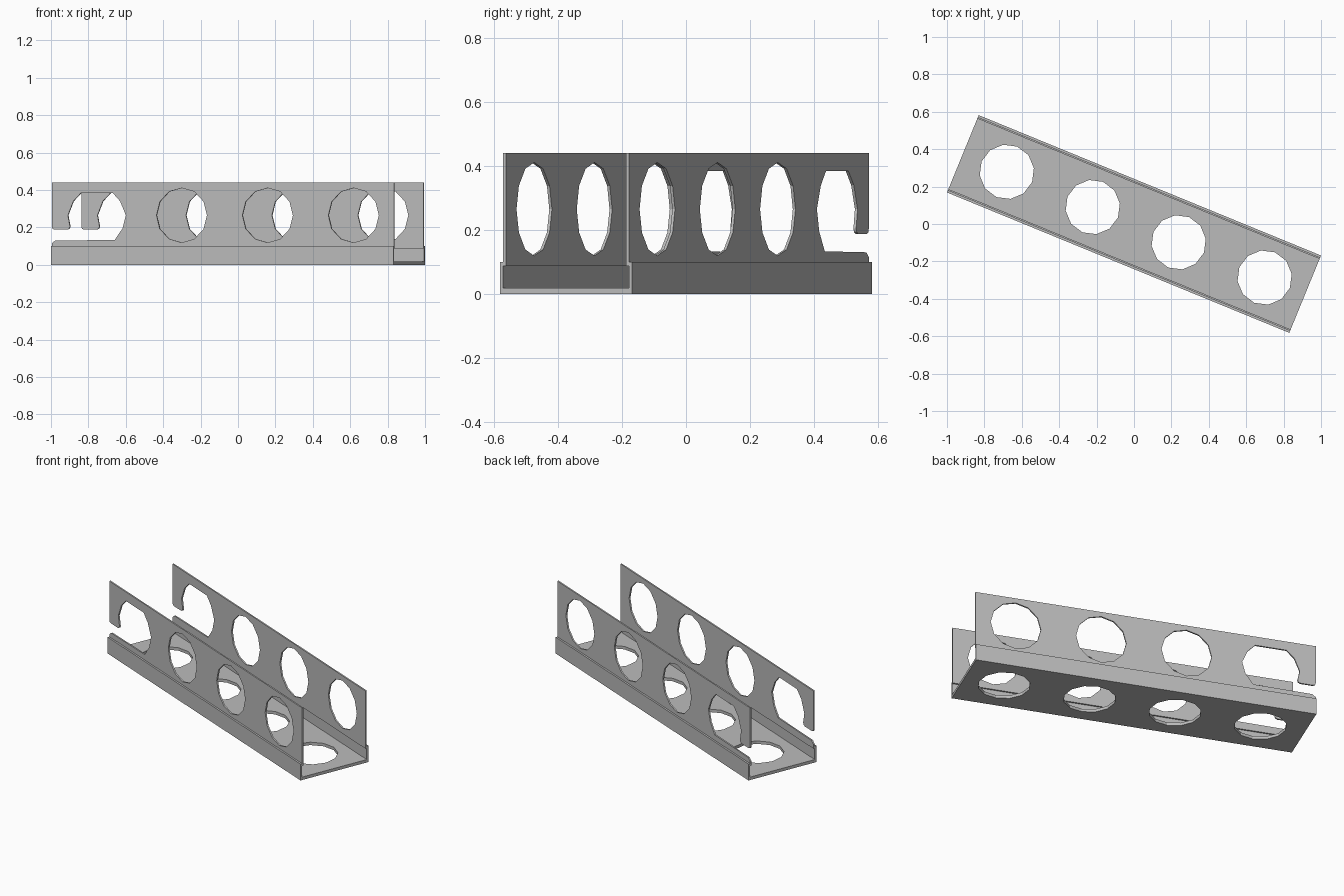
import bpy
from math import sin, cos, pi, radians
from mathutils import Matrix

cube = bpy.data.objects.get("Cube")
if cube:
    bpy.data.objects.remove(cube)

L, W, H = 1.978, 0.447, 0.44      # channel length, width, height
T_RAIL, T_WALL, T_BASE = 0.011, 0.009, 0.018
RAIL_TOP, WALL_BOTTOM = 0.1, 0.087
HOLE_R, HOLE_Z = 0.146, 0.265
HOLES = [-0.735 + 0.4966 * i for i in range(4)]
TURN = Matrix.Rotation(radians(-22.3), 4, 'Z')
UPRIGHT = Matrix.Rotation(pi / 2, 4, 'X')

grey = bpy.data.materials.new("plain grey")
grey.use_nodes = True
colour = (0.5, 0.5, 0.5, 1)
grey.diffuse_color = colour
grey.node_tree.nodes["Principled BSDF"].inputs["Base Color"].default_value = colour


def ring(cx, cy):
    return [(cx + HOLE_R * cos(k * pi / 6), cy + HOLE_R * sin(k * pi / 6)) for k in range(12)]


def rect(y0, y1):
    return [(-L / 2, y0), (L / 2, y0), (L / 2, y1), (-L / 2, y1)]


def plate(name, loops, thickness, place):
    """Flat sheet from an outline and hole loops, given a thickness."""
    curve = bpy.data.curves.new(name + " outline", 'CURVE')
    curve.dimensions = '2D'
    curve.fill_mode = 'BOTH'
    curve.extrude = thickness / 2
    for loop in loops:
        s = curve.splines.new('POLY')
        s.points.add(len(loop) - 1)
        for p, (x, y) in zip(s.points, loop):
            p.co = (x, y, 0, 1)
        s.use_cyclic_u = True
    temp = bpy.data.objects.new(name + " outline", curve)
    bpy.context.scene.collection.objects.link(temp)
    dg = bpy.context.evaluated_depsgraph_get()
    mesh = bpy.data.meshes.new_from_object(temp.evaluated_get(dg))
    bpy.data.objects.remove(temp)
    bpy.data.curves.remove(curve)
    mesh.name = name
    mesh.transform(TURN @ place)
    mesh.materials.clear()
    mesh.materials.append(grey)
    mesh.shade_flat()
    obj = bpy.data.objects.new(name, mesh)
    bpy.context.scene.collection.objects.link(obj)


# Floor with round openings
inner = W / 2 - T_RAIL
plate("floor", [rect(-inner, inner)] + [ring(u, 0) for u in HOLES],
      T_BASE, Matrix.Translation((0, 0, T_BASE / 2)))

# Wall outline, with the end hole opened by a slot that leaves a hook
end = -L / 2
slot = [(-0.235, -0.135), (0.109, -0.132), (0.155, -0.07), (0.174, 0), (0.141, 0.075),
        (0.098, 0.12), (-0.085, 0.12), (-0.13, 0.075), (-0.161, 0), (-0.149, -0.06),
        (-0.153, -0.071), (-0.165, -0.077), (-0.238, -0.077), (-0.25, -0.072)]
wall = [(end, H), (L / 2, H), (L / 2, WALL_BOTTOM), (end, WALL_BOTTOM), (end, 0.114)]
wall += [(HOLES[0] + x, HOLE_Z + z) for x, z in slot] + [(end, 0.205)]

for side, name in ((-1, "front"), (1, "back")):
    # Lower rail on the outside, wall stepped inwards above it
    plate(name + "_rail", [rect(0, RAIL_TOP)], T_RAIL,
          Matrix.Translation((0, side * (W - T_RAIL) / 2, 0)) @ UPRIGHT)
    plate(name + "_wall", [wall] + [ring(u, HOLE_Z) for u in HOLES[1:]], T_WALL,
          Matrix.Translation((0, side * (inner - T_WALL / 2), 0)) @ UPRIGHT)
